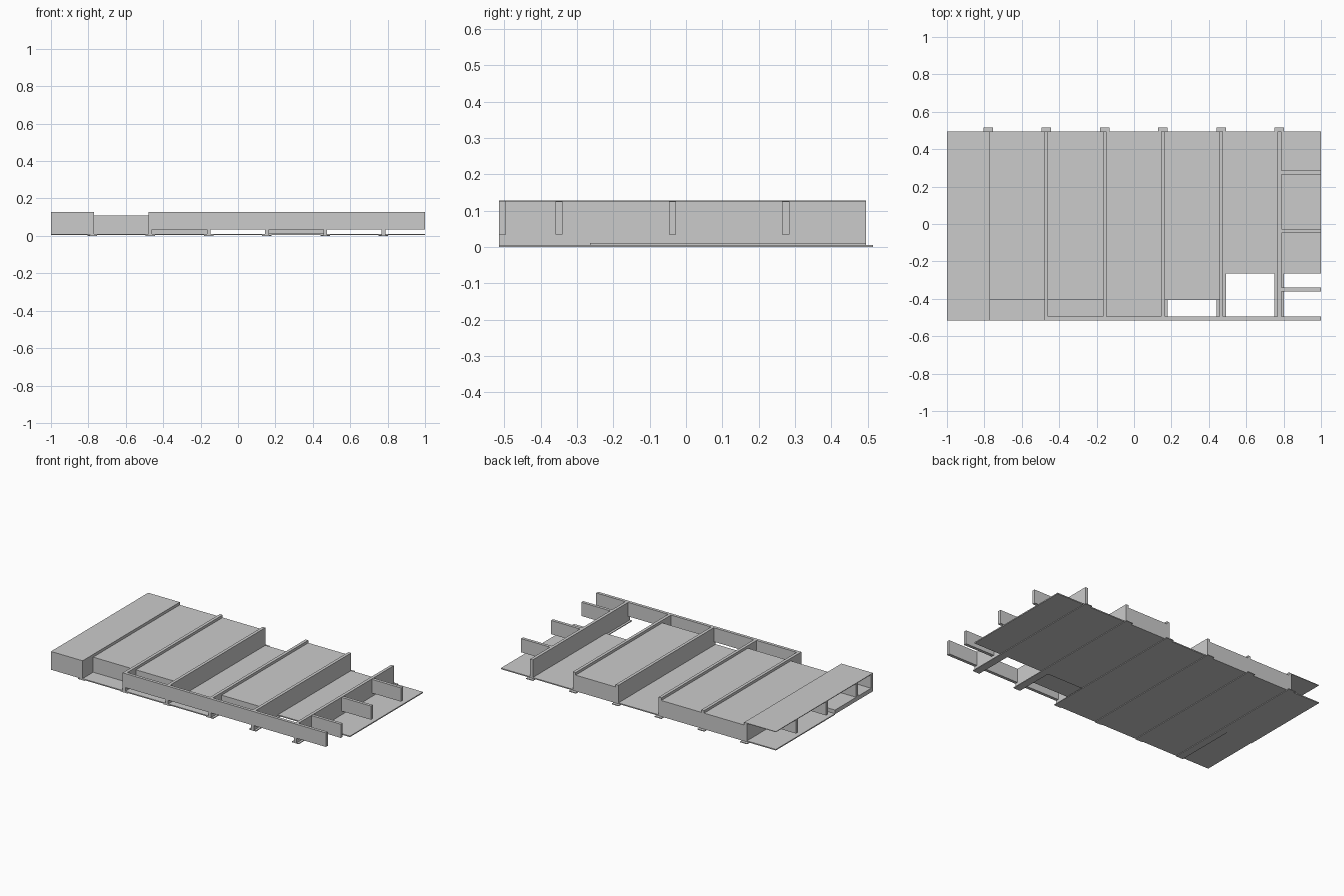
import bpy

if "Cube" in bpy.data.objects:
    bpy.data.objects.remove(bpy.data.objects["Cube"])

FRONT, BACK = -0.515, 0.495
TOP, CEIL_LO, CEIL_HI, BLOCK_LO, INS_TOP = 0.127, 0.004, 0.011, 0.035, 0.11
BEAMS = [-0.78 + 0.3115 * i for i in range(6)]
WEB, FLANGE = 0.01, 0.025  # half widths


def box(name, x, y, z):
    """Box from (min, max) ranges on each axis."""
    bpy.ops.mesh.primitive_cube_add(size=1, location=[(a + b) / 2 for a, b in (x, y, z)])
    o = bpy.context.object
    o.name = name
    o.scale = [b - a for a, b in (x, y, z)]
    bpy.ops.object.transform_apply(location=False, rotation=False, scale=True)
    return o


def beam(x):
    """Inverted T section run along y; the flange pokes out past the web at the back."""
    box("beam_flange", (x - FLANGE, x + FLANGE), (FRONT, 0.515), (0, 0.005))
    box("beam_web", (x - WEB, x + WEB), (FRONT, BACK), (0.005, TOP))


for bx in BEAMS:
    beam(bx)

# Clear bays between webs, left to right
edges = [-1.0] + [v for b in BEAMS for v in (b - WEB, b + WEB)] + [1.0]
bays = [(edges[i], edges[i + 1]) for i in range(0, len(edges), 2)]

# Ceiling sheets resting on the flanges, cut back in steps
for bay, start in zip(bays, (-0.12, FRONT, FRONT, FRONT, -0.265, -0.265, -0.265)):
    box("ceiling_panel", bay, (start, BACK), (CEIL_LO, CEIL_HI))

# Low filler under the front of the decked bay
box("front_filler", bays[0], (FRONT, -0.12), (CEIL_HI - 0.003, BLOCK_LO))

# Insulation slabs
for i in (1, 2, 4):
    box("insulation", bays[i], (-0.405, BACK), (CEIL_HI, INS_TOP))

# Front rim boards (one bay left open)
for i in (0, 2, 3, 4, 5, 6):
    box("rim_board", bays[i], (FRONT, -0.495), (BLOCK_LO, TOP))

# Short blocking in both end bays
for i in (0, 6):
    for y in (-0.35, -0.037, 0.275):
        box("blocking", bays[i], (y - 0.01, y + 0.01), (BLOCK_LO, TOP - 0.002))

# Deck sheet over the left end
box("deck", (-1.0, BEAMS[0] + WEB), (FRONT, BACK), (TOP - 0.003, TOP + 0.001))
